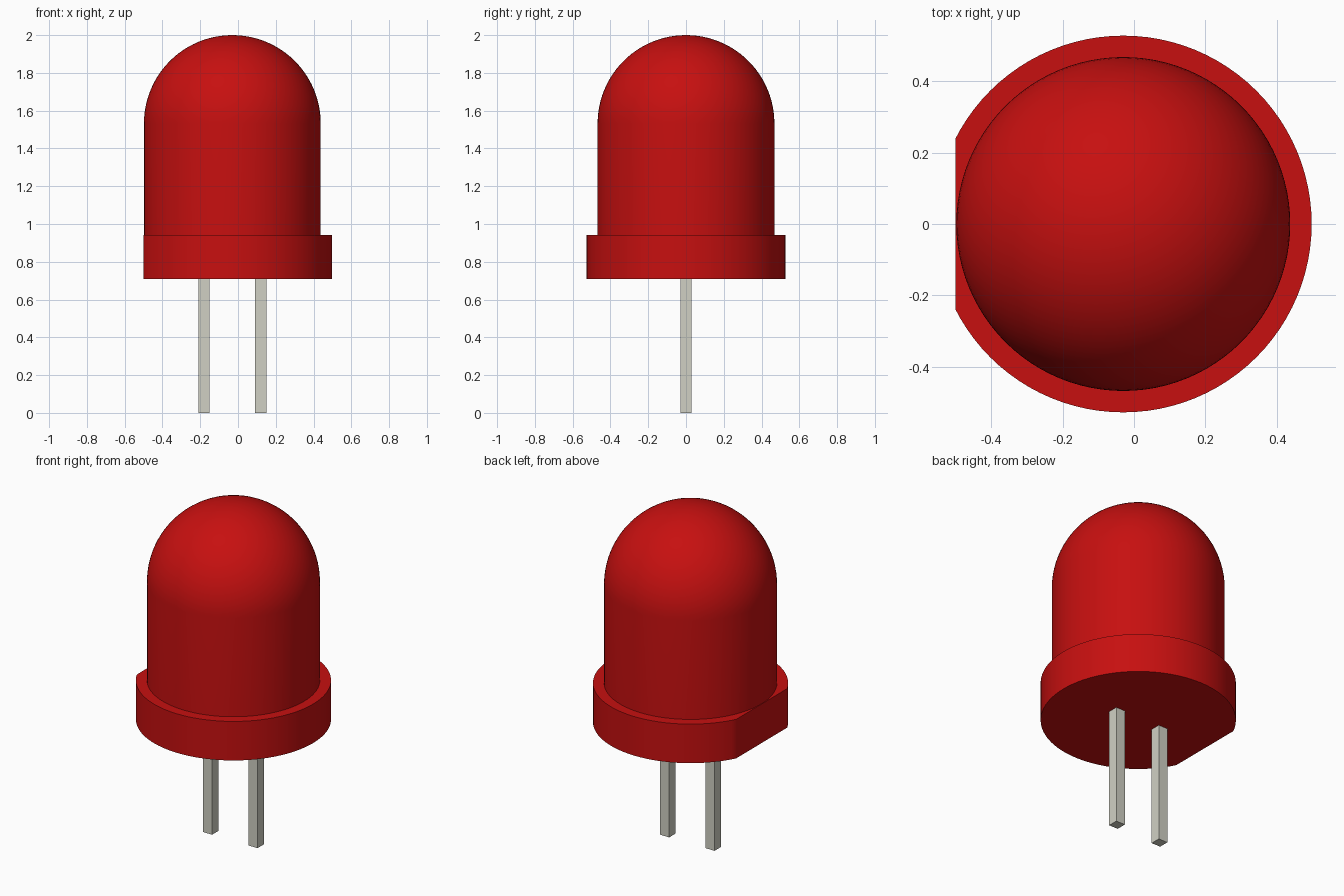
import bpy, bmesh, math
from mathutils import Matrix, Vector

cube = bpy.data.objects.get("Cube")
if cube:
    bpy.data.objects.remove(cube, do_unlink=True)

AXIS_X = -0.03      # centre line of the round parts
FLAT_X = -0.50      # flat cut on the rim
SEGMENTS = 96


def material(name, rgb):
    mat = bpy.data.materials.new(name)
    mat.use_nodes = True
    mat.diffuse_color = (*rgb, 1)
    bsdf = mat.node_tree.nodes["Principled BSDF"]
    bsdf.inputs["Base Color"].default_value = (*rgb, 1)
    bsdf.inputs["Roughness"].default_value = 0.5
    return mat


def finish(bm, name, mat, smooth=False):
    bmesh.ops.recalc_face_normals(bm, faces=bm.faces)
    mesh = bpy.data.meshes.new(name)
    bm.to_mesh(mesh)
    bm.free()
    mesh.materials.append(mat)
    obj = bpy.data.objects.new(name, mesh)
    bpy.context.collection.objects.link(obj)
    if smooth:
        bpy.ops.object.select_all(action="DESELECT")
        obj.select_set(True)
        bpy.context.view_layer.objects.active = obj
        bpy.ops.object.shade_smooth_by_angle(angle=math.radians(30))
    return obj


def lathe(profile):
    """Spin (radius, z) points around the round parts' centre line."""
    bm = bmesh.new()
    verts = [bm.verts.new((AXIS_X + r, 0, z)) for r, z in profile]
    edges = [bm.edges.new(pair) for pair in zip(verts, verts[1:])]
    bmesh.ops.spin(bm, geom=verts + edges, cent=(AXIS_X, 0, 0), axis=(0, 0, 1),
                   angle=math.tau, steps=SEGMENTS, use_duplicate=False)
    bmesh.ops.remove_doubles(bm, verts=bm.verts, dist=1e-4)
    return bm


red = material("red_plastic", (0.57, 0.005, 0.005))
metal = material("lead_metal", (0.63, 0.63, 0.55))

# Domed lens: straight wall, then a quarter circle up to the tip
R, SPRING, STEPS = 0.468, 1.532, 24
arc = [(R * math.cos(a), SPRING + R * math.sin(a))
       for a in (i * math.pi / 2 / STEPS for i in range(STEPS + 1))]
finish(lathe([(0, 0.92), (R, 0.92)] + arc), "domed_lens", red, smooth=True)

# Rim with one side cut flat
bm = lathe([(0, 0.71), (0.528, 0.71), (0.528, 0.943), (0, 0.943)])
bmesh.ops.bisect_plane(bm, geom=bm.verts[:] + bm.edges[:] + bm.faces[:],
                       plane_co=(FLAT_X, 0, 0), plane_no=(-1, 0, 0), clear_outer=True)
bmesh.ops.holes_fill(bm, edges=[e for e in bm.edges if e.is_boundary], sides=0)
finish(bm, "base_rim", red, smooth=True)

# Square wire leads, tops tucked into the rim
for name, x in (("right_lead", -0.18), ("left_lead", 0.12)):
    bm = bmesh.new()
    bmesh.ops.create_cube(bm, size=1, matrix=Matrix.LocRotScale(
        Vector((x, 0, 0.365)), None, Vector((0.06, 0.06, 0.73))))
    finish(bm, name, metal)
